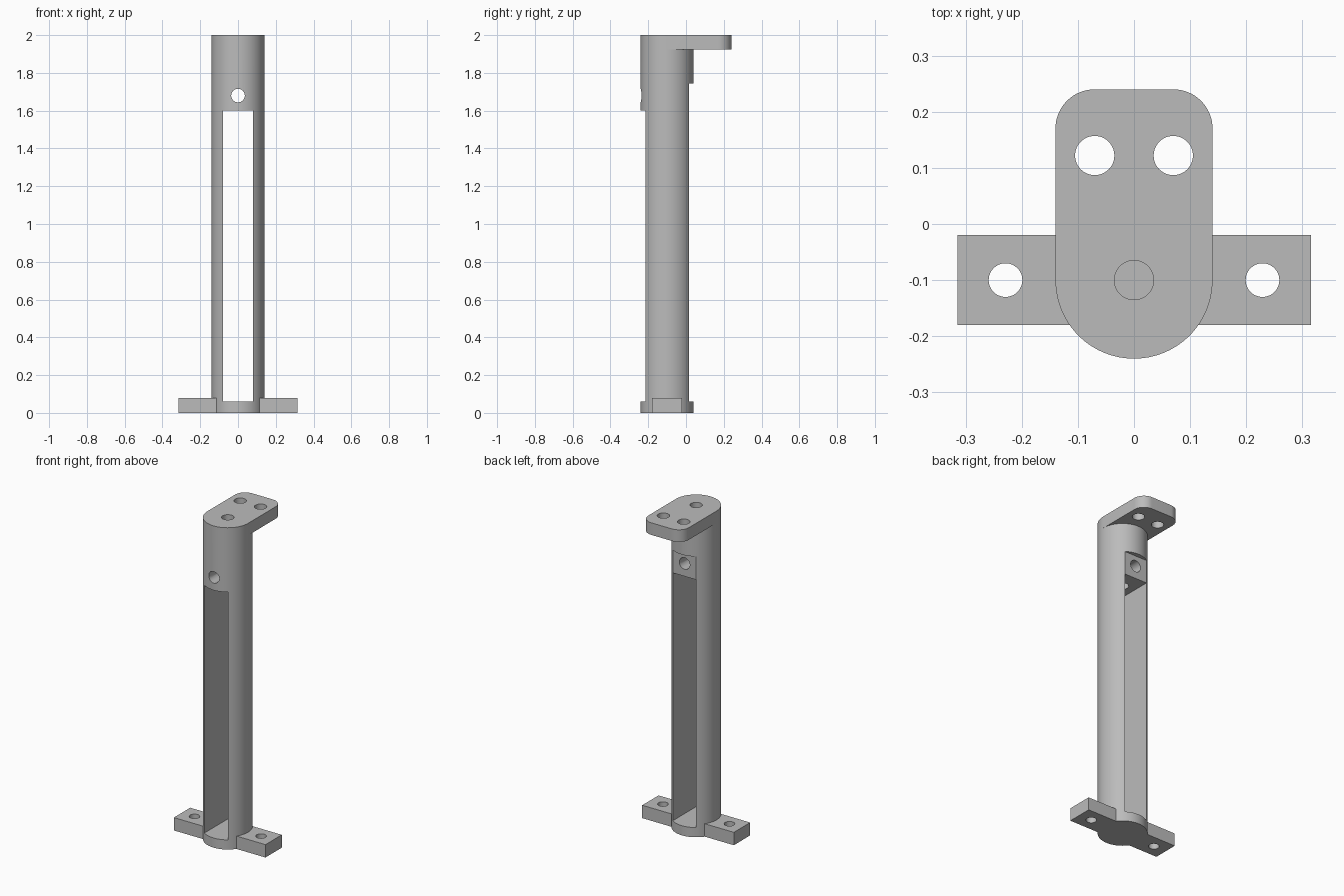
import bpy, bmesh
from math import pi, cos, sin, radians
from mathutils import Vector, Matrix

if "Cube" in bpy.data.objects:
    bpy.data.objects.remove(bpy.data.objects["Cube"], do_unlink=True)

AXIS_Y = -0.1      # column axis
R = 0.14           # column radius
SLOT = 0.08        # half width of the slot

grey = bpy.data.materials.new("plain grey")
grey.use_nodes = True
grey.diffuse_color = (0.5, 0.5, 0.5, 1)
grey.node_tree.nodes["Principled BSDF"].inputs["Base Color"].default_value = (0.5, 0.5, 0.5, 1)


def arc(cx, cy, r, start, end, steps):
    return [(cx + r * cos(radians(start + (end - start) * i / steps)),
             cy + r * sin(radians(start + (end - start) * i / steps)))
            for i in range(steps + 1)]


def add_object(name, bm):
    bmesh.ops.recalc_face_normals(bm, faces=bm.faces)
    mesh = bpy.data.meshes.new(name)
    bm.to_mesh(mesh)
    bm.free()
    mesh.materials.append(grey)
    obj = bpy.data.objects.new(name, mesh)
    bpy.context.collection.objects.link(obj)
    return obj


def extrude(name, outline, z0, z1):
    bm = bmesh.new()
    face = bm.faces.new([bm.verts.new((x, y, z0)) for x, y in outline])
    top = bmesh.ops.extrude_face_region(bm, geom=[face])["geom"]
    verts = [v for v in top if isinstance(v, bmesh.types.BMVert)]
    bmesh.ops.translate(bm, verts=verts, vec=(0, 0, z1 - z0))
    return add_object(name, bm)


def box(name, x0, x1, y0, y1, z0, z1):
    return extrude(name, [(x0, y0), (x1, y0), (x1, y1), (x0, y1)], z0, z1)


def rod(name, x, y, r, z0, z1):
    return extrude(name, arc(x, y, r, 0, 360, 48)[:-1], z0, z1)


def combine(target, tool, operation):
    mod = target.modifiers.new(operation.lower(), 'BOOLEAN')
    mod.operation, mod.solver, mod.object = operation, 'EXACT', tool
    bpy.context.view_layer.update()
    result = bpy.data.meshes.new_from_object(
        target.evaluated_get(bpy.context.evaluated_depsgraph_get()))
    target.modifiers.clear()
    target.data = result
    bpy.data.objects.remove(tool, do_unlink=True)


# Round column with a mounting foot on each side
bracket = extrude("slotted_bracket", arc(0, AXIS_Y, R, 0, 360, 96)[:-1], 0, 1.925)
combine(bracket, box("foot_bar", -0.315, 0.315, -0.18, -0.02, 0, 0.08), 'UNION')

# Top plate: round over the column, rounded corners at the back
outline = arc(0, AXIS_Y, R, 180, 360, 48)
outline += arc(0.07, 0.17, 0.07, 0, 90, 16) + arc(-0.07, 0.17, 0.07, 90, 180, 16)
combine(bracket, extrude("top_plate", outline, 1.925, 2.0), 'UNION')

# Long slot and the flat above it at the back
combine(bracket, box("slot_cutter", -SLOT, SLOT, -0.4, 0.4, 0.06, 1.6), 'DIFFERENCE')
combine(bracket, box("flat_cutter", -SLOT, SLOT, 0.014, 0.4, 1.5, 1.745), 'DIFFERENCE')

# Screw holes in the feet, in the plate and down the column axis
for side in (-1, 1):
    combine(bracket, rod("foot_hole", side * 0.229, AXIS_Y, 0.03, -0.1, 0.2), 'DIFFERENCE')
    combine(bracket, rod("plate_hole", side * 0.07, 0.122, 0.035, 1.8, 2.1), 'DIFFERENCE')
combine(bracket, rod("axis_hole", 0, AXIS_Y, 0.035, 1.5, 2.1), 'DIFFERENCE')

# Cross hole from front to back
cross = rod("cross_hole", 0, 0, 0.036, -0.4, 0.4)
cross.data.transform(Matrix.Translation((0, 0, 1.68)) @ Matrix.Rotation(pi / 2, 4, 'X'))
combine(bracket, cross, 'DIFFERENCE')

bpy.ops.object.select_all(action='DESELECT')
bracket.select_set(True)
bpy.context.view_layer.objects.active = bracket
bpy.ops.object.shade_smooth_by_angle(angle=radians(30))
